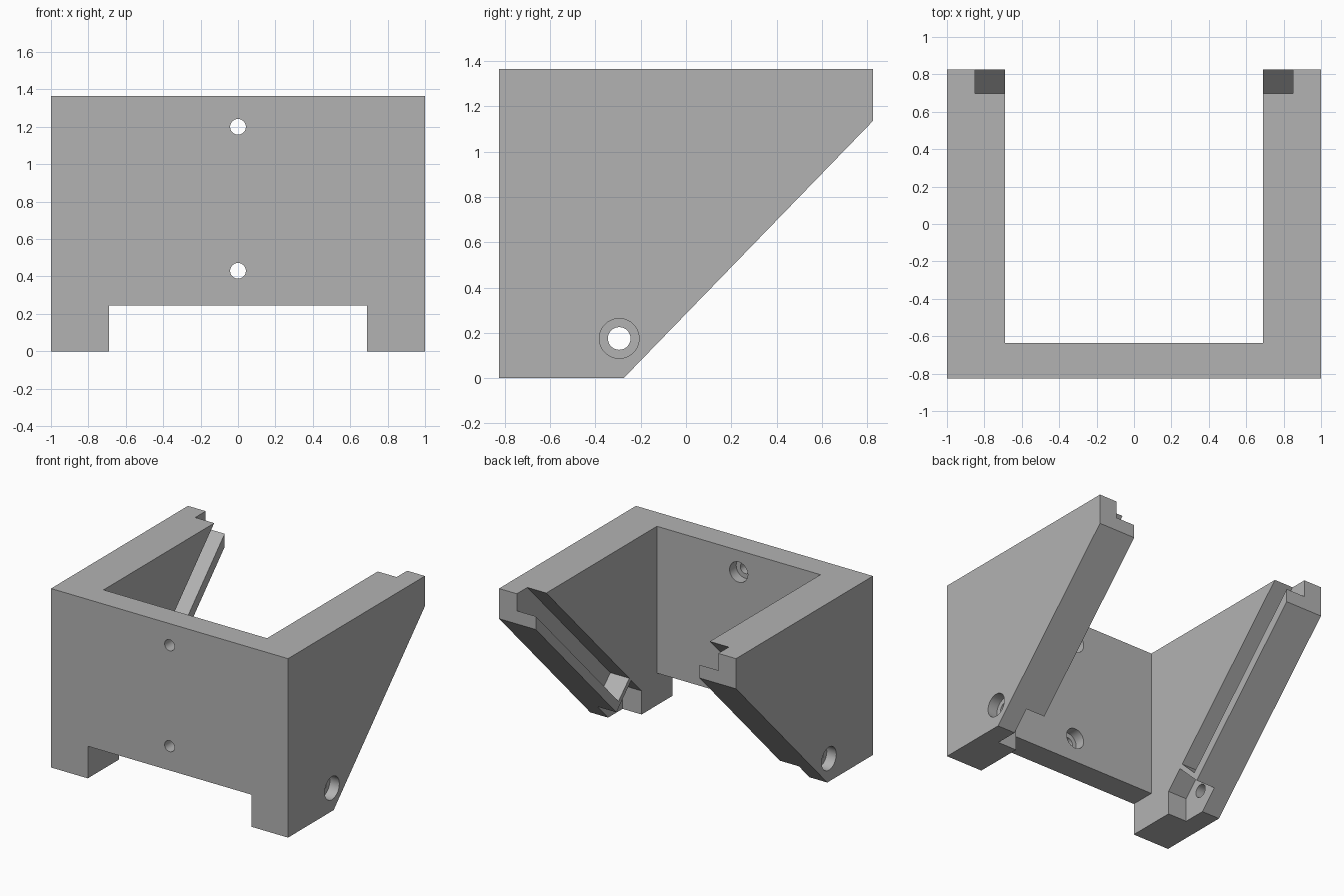
import bpy, bmesh, math
from mathutils import Matrix, Vector

if "Cube" in bpy.data.objects:
    bpy.data.objects.remove(bpy.data.objects["Cube"])

grey = bpy.data.materials.new("plain_grey")
grey.use_nodes = True
grey.diffuse_color = (0.45, 0.45, 0.45, 1)
grey.node_tree.nodes["Principled BSDF"].inputs["Base Color"].default_value = (0.45, 0.45, 0.45, 1)


def add_object(name, bm):
    bmesh.ops.recalc_face_normals(bm, faces=bm.faces)
    mesh = bpy.data.meshes.new(name)
    bm.to_mesh(mesh)
    bm.free()
    mesh.materials.append(grey)
    obj = bpy.data.objects.new(name, mesh)
    bpy.context.collection.objects.link(obj)
    return obj


def prism(name, profile, x0, x1):
    """Extrude a (y, z) outline from x0 to x1."""
    bm = bmesh.new()
    face = bm.faces.new([bm.verts.new((x0, y, z)) for y, z in profile])
    new = bmesh.ops.extrude_face_region(bm, geom=[face])["geom"]
    verts = [v for v in new if isinstance(v, bmesh.types.BMVert)]
    bmesh.ops.translate(bm, verts=verts, vec=(x1 - x0, 0, 0))
    return add_object(name, bm)


def rod(name, start, end, radius):
    """Cylinder between two points."""
    start, end = Vector(start), Vector(end)
    axis = end - start
    turn = axis.to_track_quat("Z", "Y").to_matrix().to_4x4()
    bm = bmesh.new()
    bmesh.ops.create_cone(bm, cap_ends=True, segments=40, radius1=radius, radius2=radius,
                          depth=axis.length, matrix=Matrix.Translation((start + end) / 2) @ turn)
    return add_object(name, bm)


def box_outline(y0, y1, z0, z1):
    return [(y0, z0), (y1, z0), (y1, z1), (y0, z1)]


FRONT, BACK, TOP = -0.825, 0.825, 1.365
FOOT = Vector((-0.275, 0))              # lower end of the sloped edge
along = (Vector((BACK, 1.135)) - FOOT).normalized()
outward = Vector((along.y, -along.x))


def slope_point(s, n):
    """Point s along the slope and n outward from it."""
    return tuple(FOOT + along * s + outward * n)


# Solid bracket block with the sloped back edge
bracket = prism("bracket", [(FRONT, 0), tuple(FOOT), (BACK, 1.135), (BACK, TOP), (FRONT, TOP)], -1, 1)

# Opening between the arms, and under the front plate
cutters = [
    prism("arm_gap", box_outline(-0.635, 1, -0.2, 1.6), -0.69, 0.69),
    prism("plate_gap", box_outline(-1, -0.5, -0.2, 0.245), -0.69, 0.69),
]

# Sliding groove, foot pocket and side screw hole in each arm
groove = [slope_point(s, n) for s, n in ((0.22, -0.251), (0.22, -0.07), (2, -0.07), (2, -0.251))]
pocket = [(-0.45, -0.1), (-0.45, 0.18), slope_point(0.185, -0.251), slope_point(0.185, 0.1), (-0.074, -0.1)]
for side in (-1, 1):
    cutters.append(prism("groove", groove, side * 0.6, side * 0.85))
    cutters.append(prism("pocket", pocket, side * 0.6, side * 0.85))
    cutters.append(rod("side_hole", (side * 0.8, -0.295, 0.175), (side * 1.1, -0.295, 0.175), 0.05))
    cutters.append(rod("side_counterbore", (side * 0.92, -0.295, 0.175), (side * 1.1, -0.295, 0.175), 0.088))

# Two screw holes in the front plate, countersunk from inside
for z in (0.43, 1.2):
    cutters.append(rod("plate_hole", (0, -0.9, z), (0, -0.5, z), 0.042))
    cutters.append(rod("plate_counterbore", (0, -0.715, z), (0, -0.5, z), 0.077))

for cutter in cutters:
    cutter.hide_render = True
    mod = bracket.modifiers.new(cutter.name, "BOOLEAN")
    mod.operation = "DIFFERENCE"
    mod.solver = "EXACT"
    mod.object = cutter

# Bake the cuts and drop the cutters
bpy.context.view_layer.update()
graph = bpy.context.evaluated_depsgraph_get()
cut_mesh = bpy.data.meshes.new_from_object(bracket.evaluated_get(graph))
bracket.modifiers.clear()
bracket.data = cut_mesh
for cutter in cutters:
    bpy.data.objects.remove(cutter)

# Smooth only the round hole walls
bpy.ops.object.select_all(action="DESELECT")
bracket.select_set(True)
bpy.context.view_layer.objects.active = bracket
bpy.ops.object.shade_smooth_by_angle(angle=math.radians(30))
